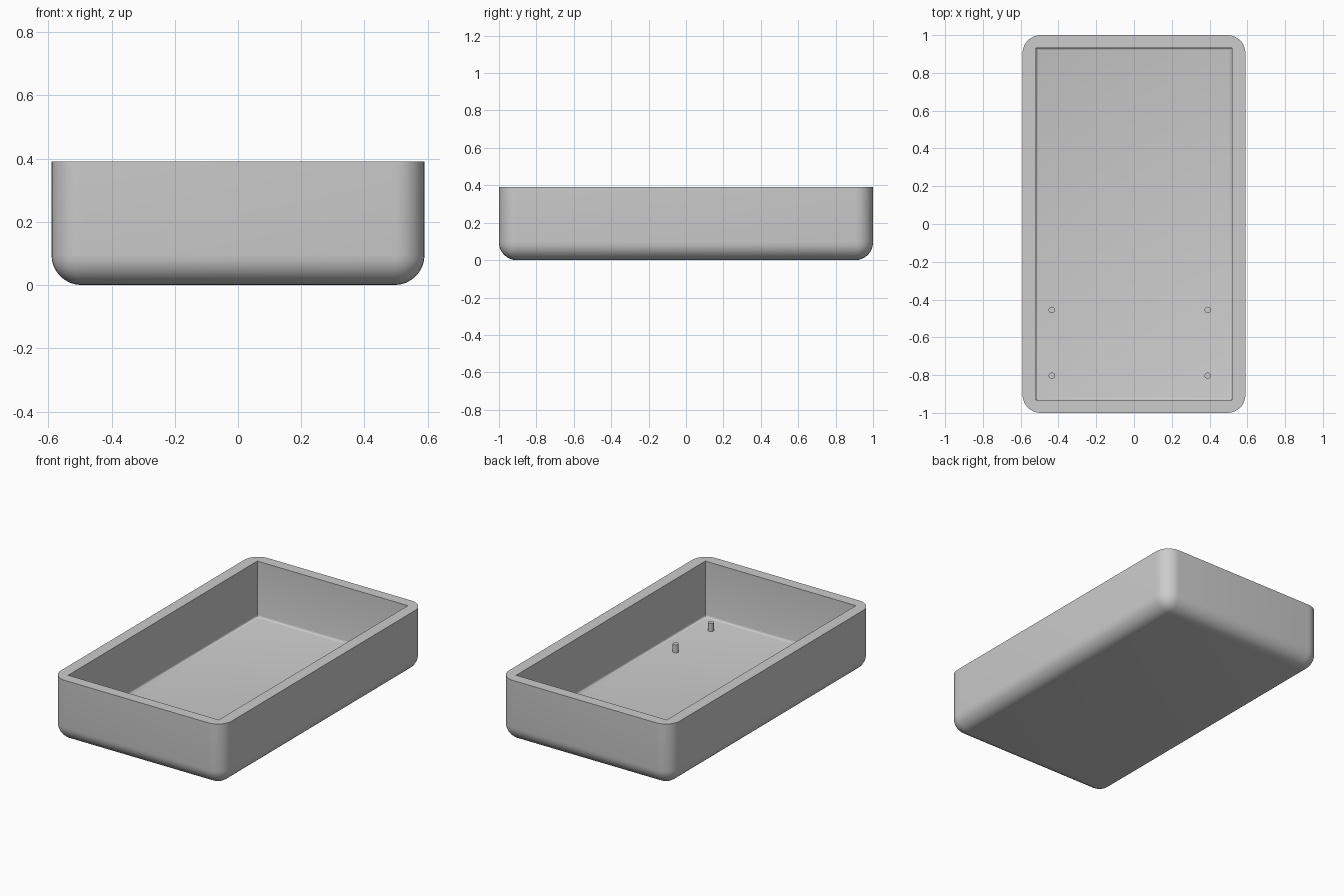
import bpy, bmesh, math

if "Cube" in bpy.data.objects:
    bpy.data.objects.remove(bpy.data.objects["Cube"])

W, L, H = 1.18, 2.0, 0.39      # outer size
IW, IL = 1.04, 1.866           # cavity size
FLOOR = 0.042                  # floor height inside

grey = bpy.data.materials.new("grey plastic")
grey.diffuse_color = (0.6, 0.6, 0.6, 1)
grey.use_nodes = True
grey.node_tree.nodes["Principled BSDF"].inputs["Base Color"].default_value = grey.diffuse_color


def box(name, w, l, z0, z1, pick, radius, segments):
    """Box with the edges chosen by pick(edge) rounded."""
    bm = bmesh.new()
    bmesh.ops.create_cube(bm, size=1)
    for v in bm.verts:
        v.co = (v.co.x * w, v.co.y * l, z0 + (v.co.z + 0.5) * (z1 - z0))
    edges = [e for e in bm.edges if pick(e)]
    bmesh.ops.bevel(bm, geom=edges, offset=radius, segments=segments,
                    profile=0.5, affect='EDGES', clamp_overlap=True)
    me = bpy.data.meshes.new(name)
    bm.to_mesh(me)
    bm.free()
    ob = bpy.data.objects.new(name, me)
    bpy.context.collection.objects.link(ob)
    me.materials.append(grey)
    return ob


def smooth(ob, angle):
    bpy.ops.object.select_all(action='DESELECT')
    ob.select_set(True)
    bpy.context.view_layer.objects.active = ob
    bpy.ops.object.shade_smooth_by_angle(angle=math.radians(angle))


# Tray shell: everything rounded except the top rim
tray = box("tray", W, L, 0, H,
           lambda e: min(v.co.z for v in e.verts) < H - 0.01, 0.095, 8)

# Cavity: sharp upright corners, small fillet where walls meet the floor
cavity = box("cavity_cutter", IW, IL, FLOOR, H + 0.2,
             lambda e: max(v.co.z for v in e.verts) < FLOOR + 0.01, 0.014, 3)
cavity.hide_render = True
cavity.hide_set(True)

cut = tray.modifiers.new("cavity", 'BOOLEAN')
cut.operation = 'DIFFERENCE'
cut.solver = 'EXACT'
cut.object = cavity
bpy.context.view_layer.objects.active = tray
bpy.ops.object.modifier_apply(modifier=cut.name)
bpy.data.objects.remove(cavity, do_unlink=True)
smooth(tray, 35)

# Four mounting pegs on the floor
PEG_H = 0.05
for x in (-0.435, 0.39):
    for y in (-0.803, -0.455):
        bpy.ops.mesh.primitive_cylinder_add(
            vertices=24, radius=0.017, depth=PEG_H + 0.01,
            location=(x, y, FLOOR + (PEG_H - 0.01) / 2))
        peg = bpy.context.object
        peg.name = "mounting_peg"
        peg.data.materials.append(grey)
        smooth(peg, 35)
